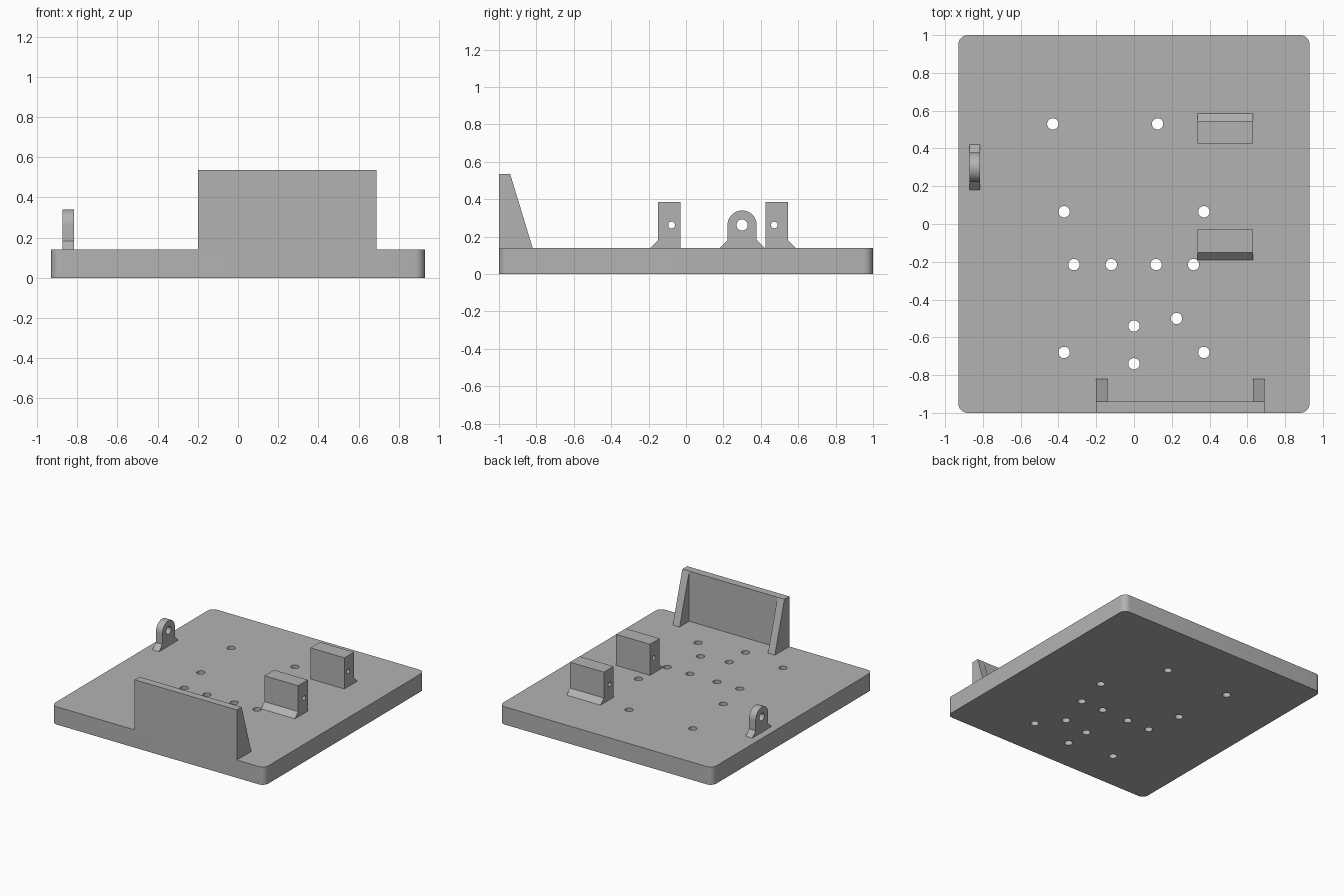
import bpy, bmesh, math
from mathutils import Matrix, Vector

if "Cube" in bpy.data.objects:
    bpy.data.objects.remove(bpy.data.objects["Cube"])

grey = bpy.data.materials.new("light grey")
grey.diffuse_color = (0.45, 0.45, 0.45, 1)
grey.use_nodes = True
grey.node_tree.nodes["Principled BSDF"].inputs["Base Color"].default_value = grey.diffuse_color
TOP = 0.14  # top surface of the plate


def prism(name, profile, axis, lo, hi):
    """Extrude a 2D profile: (x, y) along z, or (y, z) along x."""
    def place(a, b, t):
        return Vector((a, b, t)) if axis == "z" else Vector((t, a, b))
    bm = bmesh.new()
    face = bm.faces.new([bm.verts.new(place(a, b, lo)) for a, b in profile])
    ext = bmesh.ops.extrude_face_region(bm, geom=[face])
    shift = place(0, 0, hi - lo)
    bmesh.ops.translate(bm, vec=shift,
                        verts=[v for v in ext["geom"] if isinstance(v, bmesh.types.BMVert)])
    bmesh.ops.recalc_face_normals(bm, faces=bm.faces)
    mesh = bpy.data.meshes.new(name)
    bm.to_mesh(mesh)
    bm.free()
    mesh.materials.append(grey)
    obj = bpy.data.objects.new(name, mesh)
    bpy.context.collection.objects.link(obj)
    return obj


def arc(cx, cy, r, a0, a1, n):
    return [(cx + r * math.cos(math.radians(a0 + (a1 - a0) * i / n)),
             cy + r * math.sin(math.radians(a0 + (a1 - a0) * i / n))) for i in range(n + 1)]


def drill(obj, axis, centres, r, lo, hi):
    """Cut round through-holes, then smooth the curved walls."""
    for a, b in centres:
        cutter = prism("hole_cutter", arc(a, b, r, 0, 360, 32)[:-1], axis, lo, hi)
        cutter.hide_render = True
        mod = obj.modifiers.new("hole", "BOOLEAN")
        mod.operation, mod.solver, mod.object = "DIFFERENCE", "EXACT", cutter
        bpy.ops.object.select_all(action="DESELECT")
        bpy.context.view_layer.objects.active = obj
        obj.select_set(True)
        bpy.ops.object.modifier_apply(modifier=mod.name)
        bpy.data.objects.remove(cutter)
    bpy.ops.object.shade_smooth_by_angle(angle=math.radians(30))


# Base plate with rounded corners and mounting holes
R, W, D = 0.05, 0.93, 1.0
outline = []
for sx, sy, a in ((1, 1, 0), (-1, 1, 90), (-1, -1, 180), (1, -1, 270)):
    outline += arc(sx * (W - R), sy * (D - R), R, a, a + 90, 8)
plate = prism("base_plate", outline, "z", 0, TOP)
holes = [(-0.43, 0.53), (0.125, 0.53), (0, -0.54), (0.225, -0.5), (0, -0.74)]
holes += [(s * 0.37, y) for s in (-1, 1) for y in (0.065, -0.68)]
holes += [(x, -0.215) for x in (-0.318, -0.12, 0.117, 0.315)]
drill(plate, "z", holes, 0.03, -0.1, TOP + 0.1)

# Front wall and its two sloped gussets
prism("front_wall", [(-1, TOP), (-0.94, TOP), (-0.94, 0.535), (-1, 0.535)], "x", -0.2, 0.69)
for side, x in (("left", -0.2), ("right", 0.63)):
    prism(side + "_gusset", [(-0.94, TOP), (-0.82, TOP), (-0.94, 0.535)], "x", x, x + 0.06)

# Pair of mounting blocks, each with a chamfered foot on its outer side
for name, inner, s in (("front_block", -0.03, -1), ("back_block", 0.425, 1)):
    shape = [(0, TOP), (0.161, TOP), (0.12, 0.181), (0.12, 0.385), (0, 0.385)]
    block = prism(name, [(inner + s * y, z) for y, z in shape], "x", 0.335, 0.63)
    drill(block, "x", [(inner + s * 0.047, 0.262)], 0.018, 0.2, 0.8)

# Round-topped lug with flared feet
CY, CZ, LR = 0.3, 0.262, 0.078
lug = prism("lug", [(CY - 0.12, TOP), (CY + 0.12, TOP), (CY + LR, 0.182)]
            + arc(CY, CZ, LR, 0, 180, 24) + [(CY - LR, 0.182)], "x", -0.872, -0.815)
drill(lug, "x", [(CY, CZ)], 0.03, -1, -0.7)
